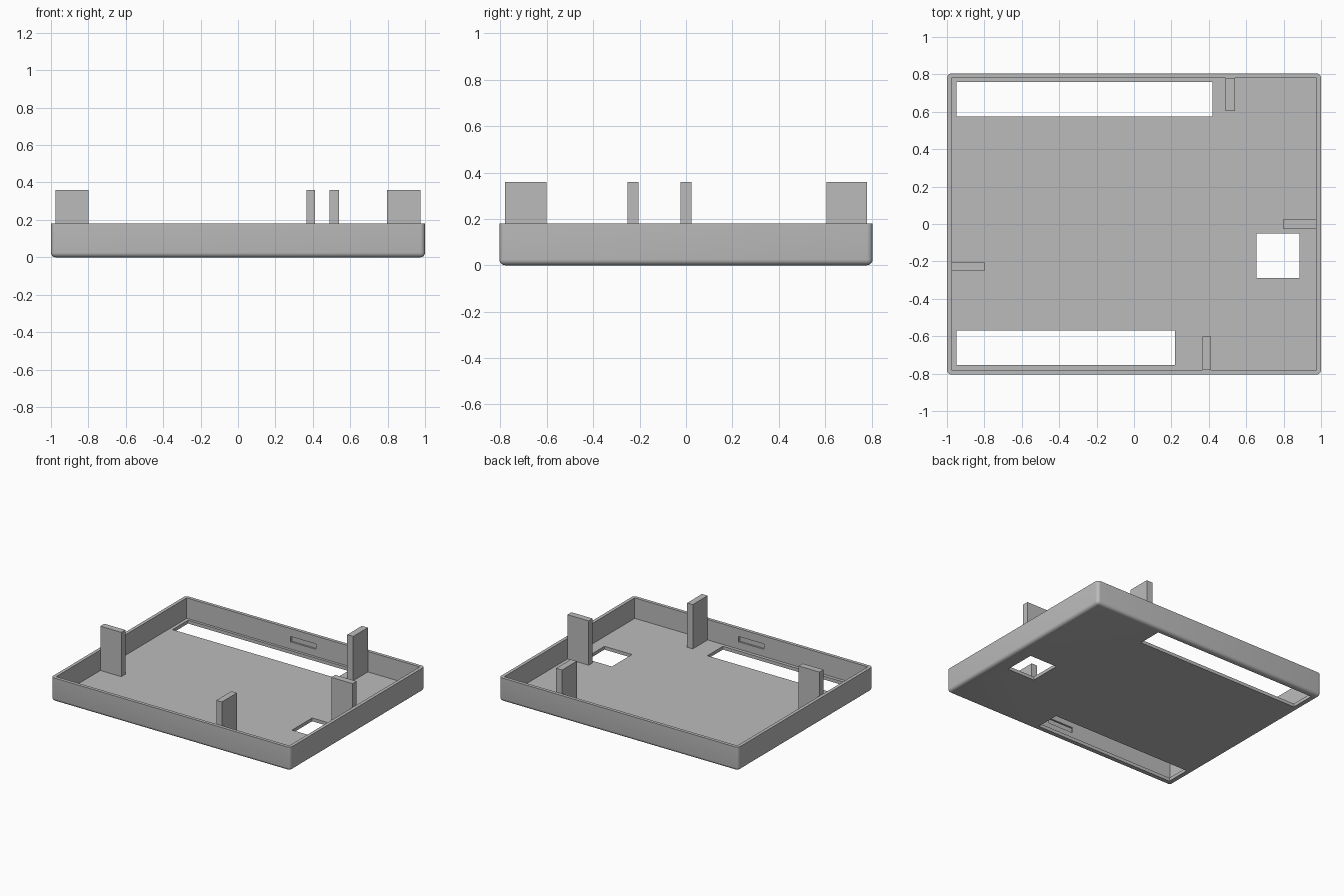
import bpy, bmesh, math
from mathutils import Vector

cube = bpy.data.objects.get("Cube")
if cube:
    bpy.data.objects.remove(cube, do_unlink=True)

HALF_X, HALF_Y, RIM, TOP = 1.0, 0.805, 0.18, 0.36
WALL = FLOOR = 0.025
IN_X, IN_Y = HALF_X - WALL, HALF_Y - WALL

grey = bpy.data.materials.new("light_grey_plastic")
grey.use_nodes = True
grey.diffuse_color = (0.5, 0.5, 0.5, 1)
grey.node_tree.nodes["Principled BSDF"].inputs["Base Color"].default_value = (0.5, 0.5, 0.5, 1)


def box(name, xs, ys, zs, round_edges=0):
    """Box between pairs of limits, optionally rounded on all but its top edges."""
    bm = bmesh.new()
    bmesh.ops.create_cube(bm, size=1)
    for v in bm.verts:
        v.co = Vector([r[0] if c < 0 else r[1] for c, r in zip(v.co, (xs, ys, zs))])
    if round_edges:
        edges = [e for e in bm.edges if min(v.co.z for v in e.verts) < zs[1] - 1e-4]
        bmesh.ops.bevel(bm, geom=edges, offset=round_edges, segments=5,
                        profile=0.5, affect='EDGES', clamp_overlap=True)
    mesh = bpy.data.meshes.new(name)
    bm.to_mesh(mesh)
    bm.free()
    mesh.materials.append(grey)
    obj = bpy.data.objects.new(name, mesh)
    bpy.context.collection.objects.link(obj)
    return obj


def activate(obj):
    bpy.ops.object.select_all(action='DESELECT')
    obj.select_set(True)
    bpy.context.view_layer.objects.active = obj


def cut(target, *limits):
    cutter = box("cutter", *limits)
    cutter.hide_render = True
    mod = target.modifiers.new("cut", 'BOOLEAN')
    mod.operation, mod.solver, mod.object = 'DIFFERENCE', 'EXACT', cutter
    activate(target)
    bpy.ops.object.modifier_apply(modifier=mod.name)
    bpy.data.objects.remove(cutter, do_unlink=True)


# Shallow tray with rounded underside and vertical corners
tray = box("tray", (-HALF_X, HALF_X), (-HALF_Y, HALF_Y), (0, RIM), 0.025)
cut(tray, (-IN_X, IN_X), (-IN_Y, IN_Y), (FLOOR, 0.5))

# Openings through the floor: two long windows and a square one
through = (-0.1, 0.1)
cut(tray, (-0.95, 0.42), (0.575, 0.76), through)
cut(tray, (-0.95, 0.22), (-0.755, -0.57), through)
cut(tray, (0.655, 0.885), (-0.29, -0.05), through)

# Latch recesses inside the front and back walls
for side in (-1, 1):
    ys = sorted((side * 0.7, side * (IN_Y + 0.013)))
    cut(tray, (-0.105, 0.105), ys, (0.08, 0.12))

activate(tray)
bpy.ops.object.shade_smooth_by_angle(angle=math.radians(30))

# Upright locating tabs against each wall
tabs = {
    "back_tab": ((0.49, 0.54), (0.605, IN_Y)),
    "front_tab": ((0.365, 0.412), (-IN_Y, -0.602)),
    "left_tab": ((0.797, IN_X), (-0.024, 0.024)),
    "right_tab": ((-IN_X, -0.80), (-0.252, -0.204)),
}
for name, (xs, ys) in tabs.items():
    box(name, xs, ys, (FLOOR, TOP))
